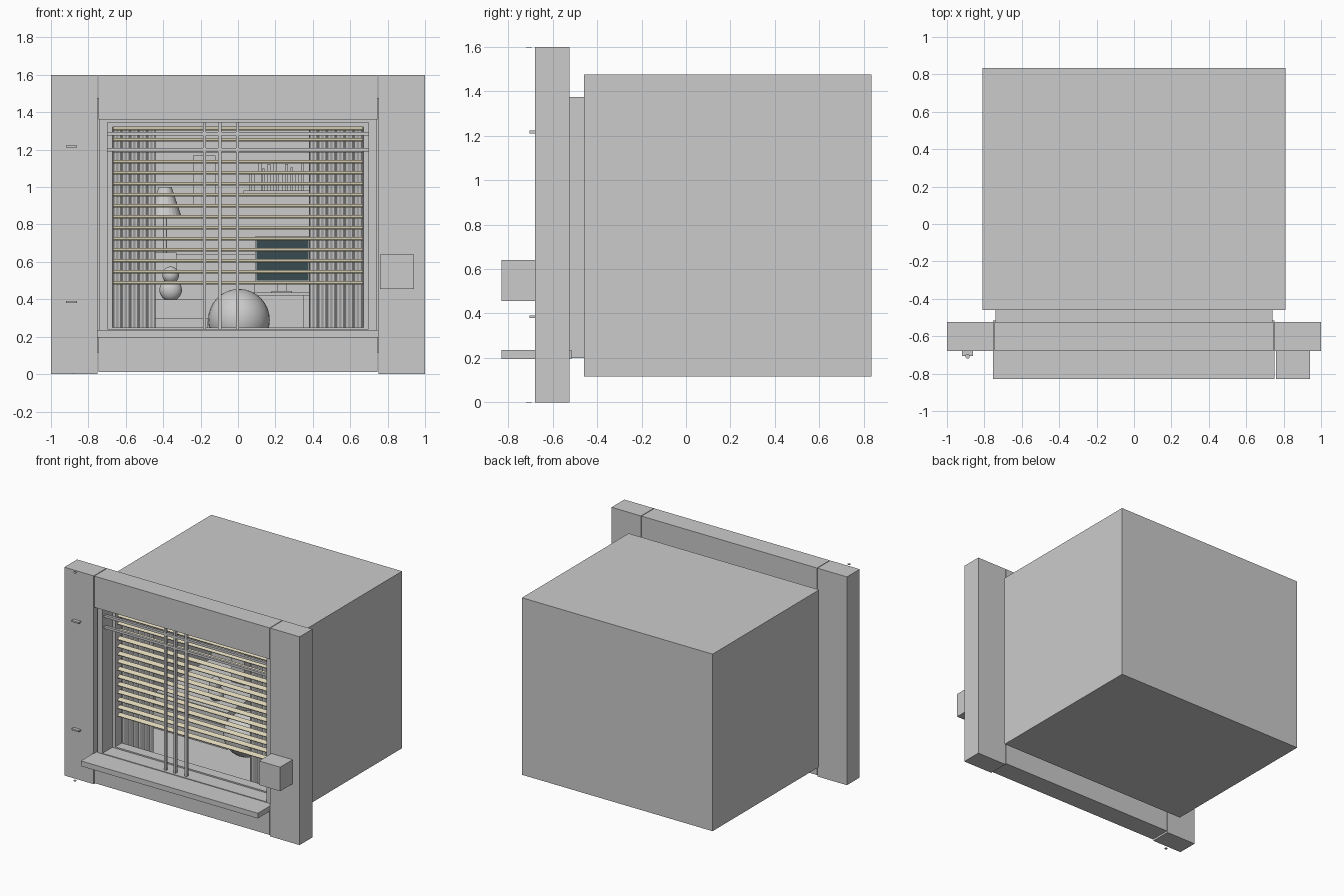
import bpy, bmesh, math, random

if "Cube" in bpy.data.objects:
    bpy.data.objects.remove(bpy.data.objects["Cube"])
random.seed(4)

def material(name, col):
    m = bpy.data.materials.new(name)
    m.diffuse_color = (*col, 1)
    m.use_nodes = True
    m.node_tree.nodes["Principled BSDF"].inputs["Base Color"].default_value = m.diffuse_color
    return m

TAN = material("tan_slat", (0.72, 0.66, 0.48))
DARK = material("dark_screen", (0.04, 0.07, 0.08))

def finish(name, bm, mat=None, smooth=False):
    bmesh.ops.recalc_face_normals(bm, faces=bm.faces)
    me = bpy.data.meshes.new(name)
    bm.to_mesh(me)
    bm.free()
    ob = bpy.data.objects.new(name, me)
    bpy.context.collection.objects.link(ob)
    if mat:
        me.materials.append(mat)
    if smooth:
        for p in me.polygons:
            p.use_smooth = True
    return ob

def box(name, x, y, z, mat=None, tilt=0):
    """Box from (min, max) ranges on each axis."""
    bm = bmesh.new()
    bmesh.ops.create_cube(bm, size=1)
    for v in bm.verts:
        v.co.x *= x[1] - x[0]
        v.co.y *= y[1] - y[0]
        v.co.z *= z[1] - z[0]
    ob = finish(name, bm, mat)
    ob.location = (sum(x) / 2, sum(y) / 2, sum(z) / 2)
    ob.rotation_euler.x = tilt
    return ob

def ring(name, outer, inner, y):
    """Rectangular frame; outer and inner are (half width, z low, z high)."""
    bm = bmesh.new()
    loops = []
    for (w, lo, hi), yy in ((outer, y[0]), (inner, y[0]), (inner, y[1]), (outer, y[1])):
        loops.append([bm.verts.new((a, yy, c)) for a, c in ((-w, lo), (w, lo), (w, hi), (-w, hi))])
    for i in range(4):
        a, b = loops[i], loops[(i + 1) % 4]
        for j in range(4):
            k = (j + 1) % 4
            bm.faces.new((a[j], a[k], b[k], b[j]))
    return finish(name, bm)

def cone(name, loc, r1, r2, h, seg=24, rot=(0, 0, 0)):
    bm = bmesh.new()
    bmesh.ops.create_cone(bm, cap_ends=True, segments=seg, radius1=r1, radius2=r2, depth=h)
    ob = finish(name, bm)
    ob.location = loc
    ob.rotation_euler = rot
    return ob

def ball(name, loc, r, scale=(1, 1, 1)):
    bm = bmesh.new()
    bmesh.ops.create_uvsphere(bm, u_segments=24, v_segments=16, radius=r)
    ob = finish(name, bm, smooth=True)
    ob.location, ob.scale = loc, scale
    return ob

# Outer wall around the window
WALL = (-0.68, -0.525)
for s, side in ((-1, "left"), (1, "right")):
    box("wall_post_" + side, sorted((s * 0.75, s * 1.0)), WALL, (0, 1.6))
box("wall_top", (-0.745, 0.745), WALL, (1.36, 1.6))
box("wall_bottom", (-0.745, 0.745), WALL, (0.01, 0.21))

# Window sill, utility box
box("window_sill", (-0.755, 0.75), (-0.83, -0.515), (0.195, 0.235))
box("utility_box", (0.76, 0.94), (-0.83, -0.68), (0.455, 0.64))

# Pipe brackets and pipe end caps
for z in (0.385, 1.217):
    box("pipe_bracket", (-0.92, -0.86), (-0.705, -0.68), (z - 0.006, z + 0.006))
for z in (0.001, 1.599):
    cone("pipe_end", (-0.89, -0.708, z), 0.012, 0.012, 0.002, 12)

# Window frame with a stepped inner lip
ring("window_frame", (0.74, 0.2, 1.375), (0.697, 0.24, 1.345), (-0.65, -0.46))
ring("window_inner_lip", (0.697, 0.24, 1.345), (0.672, 0.25, 1.322), (-0.53, -0.46))

# Window bars
for x in (-0.179, -0.098, -0.003):
    box("upright_bar", (x - 0.009, x + 0.009), (-0.63, -0.61), (0.24, 1.345))
for z in (1.2, 1.285):
    box("cross_bar", (-0.697, 0.697), (-0.63, -0.61), (z - 0.009, z + 0.009))

# Blind slats
for i in range(15):
    z = 0.488 + i * 0.0588
    box("blind_slat", (-0.668, 0.668), (-0.512, -0.478), (z - 0.003, z + 0.003), TAN, math.radians(25))

# Room shell with an open front, closed by a wall with a window hole
bm = bmesh.new()
bmesh.ops.create_cube(bm, size=1)
for v in bm.verts:
    v.co = (v.co.x * 1.62, 0.187 + v.co.y * 1.294, 0.795 + v.co.z * 1.36)
bmesh.ops.delete(bm, geom=[f for f in bm.faces if f.calc_center_median().y < -0.4], context='FACES')
room = finish("room_shell", bm)
mod = room.modifiers.new("thickness", 'SOLIDIFY')
mod.thickness, mod.offset = 0.01, -1
# make sure the thickness goes inwards whatever way the normals settled
top = max(room.data.polygons, key=lambda p: p.center.z)
if top.normal.z < 0:
    room.data.flip_normals()
ring("room_front_wall", (0.81, 0.115, 1.475), (0.672, 0.25, 1.322), (-0.46, -0.45))

# Pleated curtains and rail
def curtain(name, x0, x1, folds):
    bm = bmesh.new()
    n = folds * 8
    prev = None
    for i in range(n + 1):
        x = x0 + (x1 - x0) * i / n
        y = -0.40 + 0.03 * math.sin(2 * math.pi * folds * i / n)
        pair = [bm.verts.new((x, y, z)) for z in (0.16, 1.4)]
        if prev:
            bm.faces.new((prev[0], pair[0], pair[1], prev[1]))
        prev = pair
    finish(name, bm, smooth=True)

curtain("curtain_left", -0.76, -0.44, 7)
curtain("curtain_right", 0.38, 0.76, 8)
cone("curtain_rail", (0, -0.40, 1.41), 0.01, 0.01, 1.58, 12, (0, math.pi / 2, 0))

# Shelf with books
box("book_shelf", (0.03, 0.38), (0.66, 0.83), (0.968, 0.982))
x = 0.06
while x < 0.36:
    w = random.uniform(0.012, 0.026)
    box("book", (x, x + w), (0.69, 0.82), (0.982, 0.982 + random.uniform(0.08, 0.15)))
    x += w + random.choice((0.002, 0.012))

# Desk with computer screen
box("desk_top", (0.0, 0.79), (0.45, 0.82), (0.42, 0.435))
box("desk_drawers", (0.09, 0.35), (0.47, 0.82), (0.125, 0.42))
box("desk_side", (0.77, 0.79), (0.45, 0.82), (0.125, 0.42))
box("screen_case", (0.09, 0.385), (0.605, 0.635), (0.485, 0.735))
box("screen_panel", (0.1, 0.378), (0.6, 0.606), (0.5, 0.722), DARK)
box("screen_neck", (0.21, 0.26), (0.62, 0.64), (0.44, 0.49))
box("screen_foot", (0.18, 0.29), (0.57, 0.68), (0.435, 0.445))

# Bed, cushion, round seat
box("bed_base", (-0.79, -0.16), (0.1, 0.82), (0.125, 0.3))
box("mattress", (-0.78, -0.17), (0.11, 0.81), (0.3, 0.4))
box("headboard", (-0.79, 0.09), (0.8, 0.83), (0.125, 0.64))
box("cushion", (-0.44, -0.33), (0.55, 0.65), (0.4, 0.65))
ball("round_seat", (0.005, 0.1, 0.29), 0.165)

# Soft toy
ball("toy_body", (-0.36, 0.25, 0.45), 0.06, (1, 0.8, 1))
ball("toy_head", (-0.36, 0.24, 0.53), 0.045)

# Wall lamp and picture
cone("lamp_shade", (-0.39, 0.7, 0.925), 0.085, 0.035, 0.15)
cone("lamp_stem", (-0.39, 0.7, 0.6), 0.01, 0.01, 0.6, 12)
box("wall_picture", (-0.24, -0.12), (0.815, 0.83), (0.9, 1.17))
